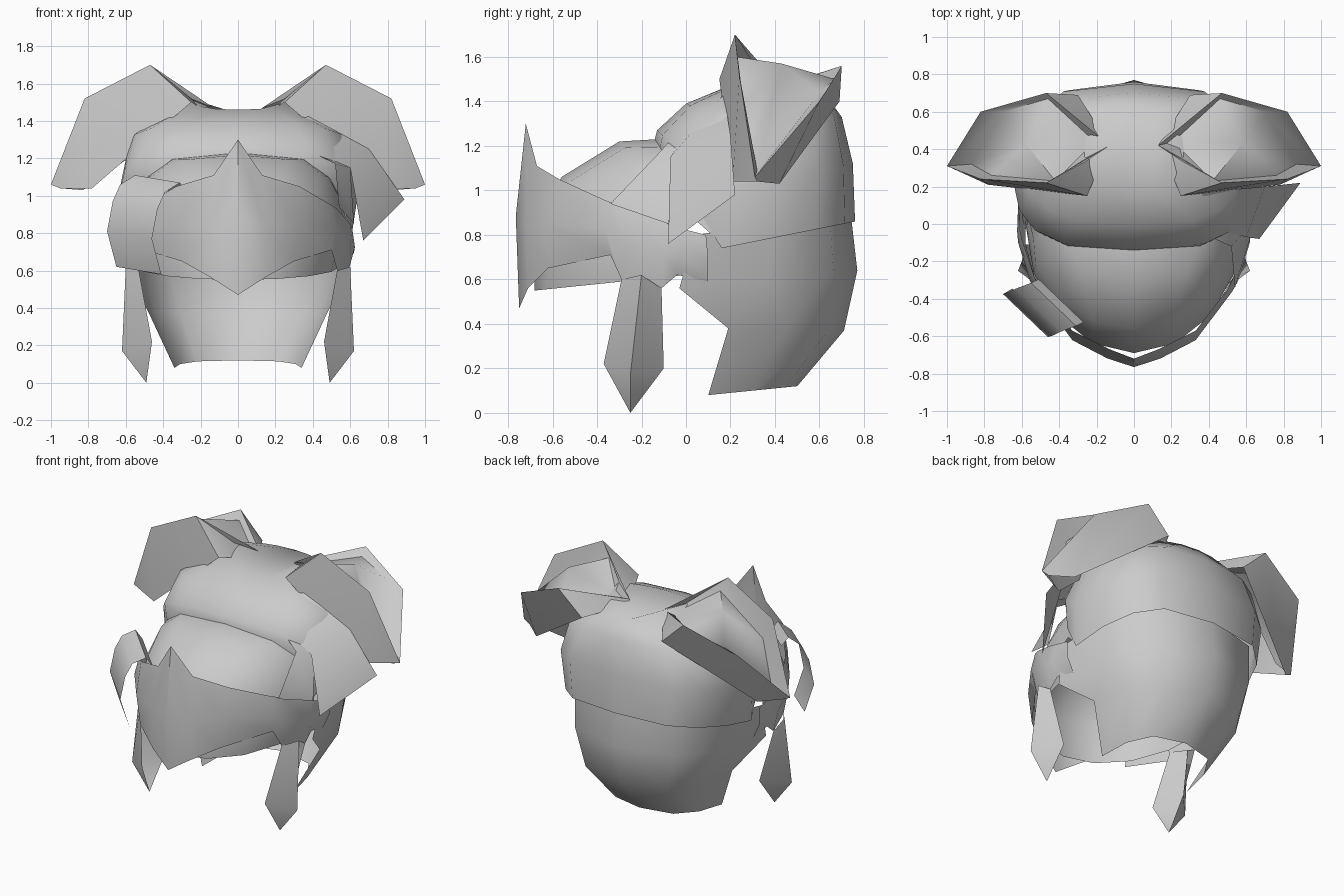
import bpy
import bmesh
from math import sin, cos, pi
from mathutils import Vector

if "Cube" in bpy.data.objects:
    bpy.data.objects.remove(bpy.data.objects["Cube"], do_unlink=True)

steel = bpy.data.materials.new("plain_grey")
steel.use_nodes = True
grey = (0.6, 0.6, 0.6, 1)
steel.diffuse_color = grey
steel.node_tree.nodes["Principled BSDF"].inputs["Base Color"].default_value = grey


def sheet(name, rows, mirror=True, closed=False, cap=False, smooth=1.0):
    """Skin a grid of points; optionally close each row, cap the last row, mirror in x."""
    bm = bmesh.new()
    grid = [[bm.verts.new(p) for p in row] for row in rows]
    count = len(rows[0])
    for low, high in zip(grid, grid[1:]):
        for i in range(count if closed else count - 1):
            j = (i + 1) % count
            bm.faces.new((low[i], low[j], high[j], high[i]))
    if cap:
        bm.faces.new(grid[-1])
    bmesh.ops.remove_doubles(bm, verts=bm.verts, dist=0.001)
    bmesh.ops.recalc_face_normals(bm, faces=bm.faces)
    mesh = bpy.data.meshes.new(name)
    bm.to_mesh(mesh)
    bm.free()
    mesh.materials.append(steel)
    obj = bpy.data.objects.new(name, mesh)
    bpy.context.collection.objects.link(obj)
    bpy.ops.object.select_all(action="DESELECT")
    obj.select_set(True)
    bpy.context.view_layer.objects.active = obj
    if mirror:
        obj.modifiers.new("mirror", "MIRROR")
        bpy.ops.object.modifier_apply(modifier="mirror")
    bpy.ops.object.shade_smooth_by_angle(angle=smooth)
    return obj


def arc(width, middle, side, power=1.0, steps=4):
    """Quarter ring from the (y, z) on the centre line to the (y, z) at the side."""
    points = []
    for i in range(steps + 1):
        t = pi / 2 * i / steps
        y, z = (s + (m - s) * cos(t) for m, s in zip(middle, side))
        points.append((width * sin(t) ** power, y, z))
    return points


# Upper torso: full rings from the lower hem up to the closed neck
torso_rows = []
for width, front, side, back, power in [
    (.60, (-.14, 1.23), (.16, .74), (.76, .86), .55),
    (.64, (-.13, 1.27), (.20, 1.0), (.75, 1.12), .55),
    (.58, (0, 1.39), (.27, 1.29), (.70, 1.33), .65),
    (.26, (.17, 1.46), (.36, 1.52), (.62, 1.44), .8),
]:
    half = arc(width, front, side, power)
    torso_rows.append(half + arc(width, back, side, power)[-2::-1])
sheet("upper_torso", torso_rows, cap=True)

# Rounded belly shell, open below, meeting the torso hem
sheet("belly", [arc(*row) for row in [
    (.59, (-.13, 1.23), (.14, .78), .55),
    (.57, (-.30, 1.22), (.05, .86), .75),
    (.57, (-.56, 1.06), (0, .83)),
    (.58, (-.69, .82), (0, .75)),
    (.54, (-.68, .55), (0, .62)),
]])

# Lower back shell, open at the front and below
sheet("lower_back", [arc(*row, power=.65, steps=3) for row in [
    (.60, (.74, .90), (.04, .80)),
    (.58, (.77, .64), (-.03, .56)),
    (.48, (.71, .37), (.19, .38)),
    (.34, (.50, .12), (.10, .08)),
]])

# Waist guard: pointed band, bulging slightly outward at mid height
guard_top = [(0, -.72, 1.30), (.13, -.67, 1.11), (.33, -.57, 1.05), (.50, -.35, .95),
             (.53, -.29, .93), (.60, -.08, .85), (.61, -.03, .83), (.61, .09, .80)]
guard_low = [(0, -.75, .47), (.14, -.71, .56), (.30, -.62, .65), (.50, -.34, .71),
             (.53, -.29, .60), (.58, -.11, .56), (.58, -.04, .62), (.57, .10, .59)]
guard_mid = []
for a, b in zip(guard_top, guard_low):
    middle = (Vector(a) + Vector(b)) / 2
    outward = Vector((middle.x, middle.y, 0)).normalized()
    guard_mid.append(middle + outward * .03)
sheet("waist_guard", [guard_top, guard_mid, guard_low], smooth=.65)

# Hanging hip plates with folded edges and a pointed tip
sheet("hip_plate", [
    [(.53, -.29, .60), (.60, -.20, .62), (.58, -.11, .56)],
    [(.46, -.37, .22), (.62, -.25, .17), (.48, -.10, .20)],
    [(.49, -.25, 0)] * 3,
])

# Shoulder guards: skirt, raised rim, then a dome nested inside the rim
skirt = [(.14, .42, 1.43), (.25, .15, 1.50), (.78, .21, 1.04),
         (.95, .32, 1.04), (.83, .42, 1.03), (.30, .69, 1.40)]
rim = [(.13, .42, 1.47), (.47, .22, 1.70), (.82, .24, 1.52),
       (1.0, .31, 1.06), (.82, .60, 1.40), (.47, .70, 1.56)]
dome = [(.21, .44, 1.47), (.42, .23, 1.60), (.76, .26, 1.38),
        (.87, .32, 1.09), (.70, .60, 1.44), (.46, .67, 1.50)]
crown = (.58, .43, 1.57)
sheet("shoulder_guard", [skirt, rim, dome, [crown] * len(rim)], closed=True)

# Loose arm plate on the left side
back_edge = [(.37, .17, 1.43), (.70, .20, 1.25), (.89, .22, .98)]
front_edge = [(.32, 0, 1.27), (.60, -.07, 1.15), (.67, -.08, .76)]
sheet("left_arm_plate", [back_edge, front_edge], mirror=False)

# Strap between the left chest and the waist guard
sheet("left_strap", [
    [(.30, -.02, 1.28), (.52, -.12, 1.17), (.54, -.34, .94)],
    [(.34, .02, 1.28), (.60, -.03, 1.15), (.62, -.08, .85)],
], mirror=False)

# Curved plate hooked over the right edge of the waist guard
along = Vector((.12, -.115, -.02))
hook = [Vector(p) for p in [(-.39, -.41, 1.03), (-.43, -.43, 1.09),
                            (-.51, -.46, 1.04), (-.55, -.48, .95),
                            (-.58, -.49, .79), (-.53, -.46, .60)]]
sheet("right_hook_plate", [[p - along for p in hook], [p + along for p in hook]], mirror=False)
